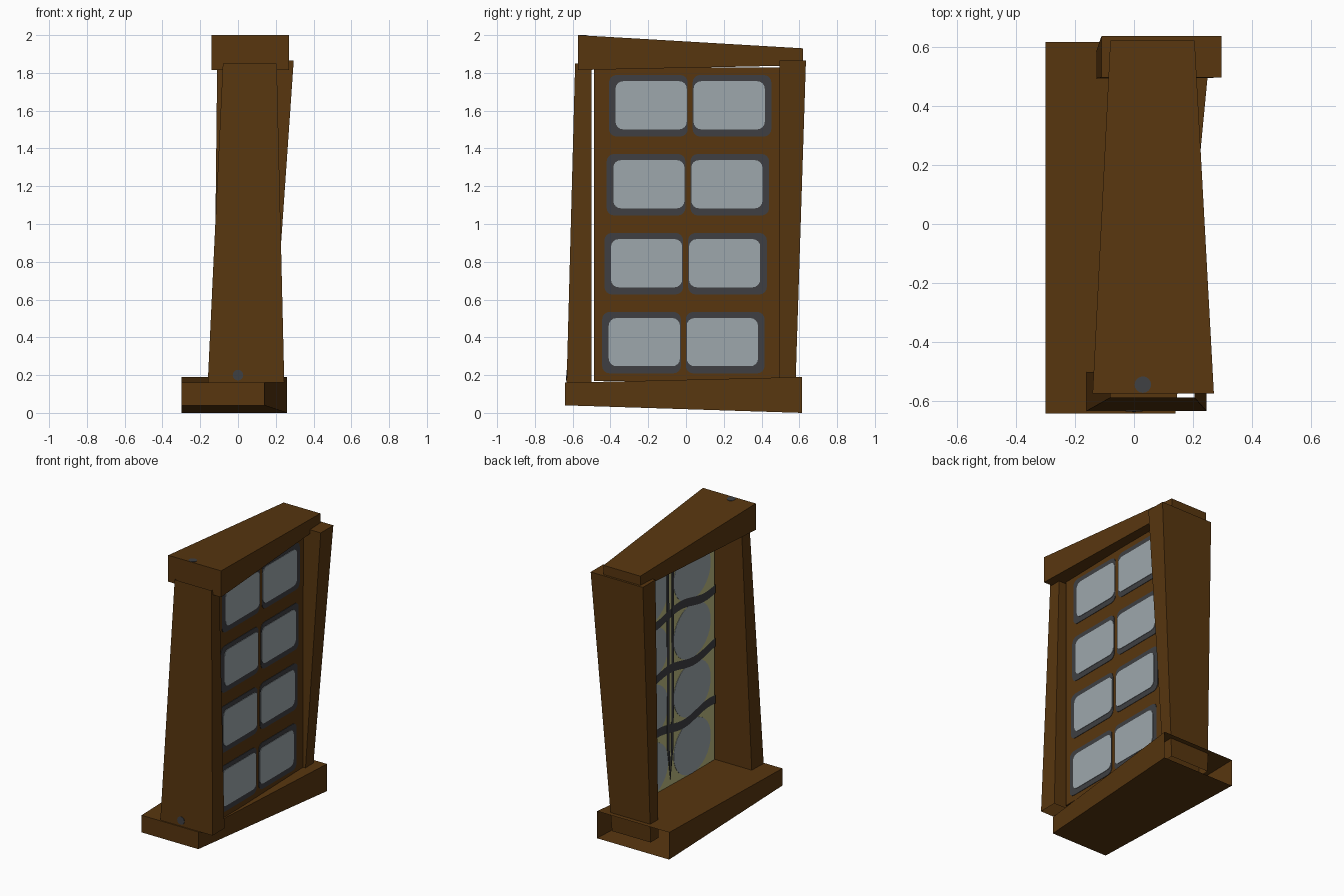
import bpy, bmesh, math

if "Cube" in bpy.data.objects:
    bpy.data.objects.remove(bpy.data.objects["Cube"])


def srgb(*rgb):
    return tuple((c / 255 / 12.92) if c < 11 else ((c / 255 + 0.055) / 1.055) ** 2.4 for c in rgb) + (1,)


def material(name, rgb):
    m = bpy.data.materials.new(name)
    m.diffuse_color = srgb(*rgb)
    m.use_nodes = True
    m.node_tree.nodes["Principled BSDF"].inputs["Base Color"].default_value = m.diffuse_color
    return m


WOOD = material("brown_wood", (88, 54, 15))
GLASS = material("pale_grey_glass", (157, 167, 172))
DARK = material("dark_grey", (62, 63, 66))
OLIVE = material("pale_olive", (188, 186, 128))


def finish(name, bm, mat):
    me = bpy.data.meshes.new(name)
    bm.to_mesh(me)
    bm.free()
    me.materials.append(mat)
    ob = bpy.data.objects.new(name, me)
    bpy.context.collection.objects.link(ob)
    return ob


def loft(name, ring_a, ring_b, mat=WOOD, open_a=False, open_b=False):
    """Straight four-sided piece between two end outlines, ends optionally open."""
    bm = bmesh.new()
    a = [bm.verts.new(p) for p in ring_a]
    b = [bm.verts.new(p) for p in ring_b]
    n = len(a)
    caps = [bm.faces.new(a), bm.faces.new(b)]
    for i in range(n):
        j = (i + 1) % n
        bm.faces.new((a[i], a[j], b[j], b[i]))
    bmesh.ops.recalc_face_normals(bm, faces=bm.faces)
    gone = [f for f, o in zip(caps, (open_a, open_b)) if o]
    if gone:
        bmesh.ops.delete(bm, geom=gone, context='FACES_ONLY')
    return finish(name, bm, mat)


def flat(x0, x1, y0, y1, z):
    return [(x0, y0, z), (x1, y0, z), (x1, y1, z), (x0, y1, z)]


def upright(x0, x1, z0, z1, y):
    return [(x0, y, z0), (x1, y, z0), (x1, y, z1), (x0, y, z1)]


def plate(name, outline, x, thick, mat):
    """Thin plate in the panel plane from a (y, z) outline."""
    return loft(name, [(x, y, z) for y, z in outline],
                [(x + thick, y, z) for y, z in outline], mat)


def rounded(y0, y1, z0, z1, r):
    pts = []
    for k, (cy, cz) in enumerate([(y1 - r, z1 - r), (y0 + r, z1 - r),
                                  (y0 + r, z0 + r), (y1 - r, z0 + r)]):
        for s in range(5):
            t = math.radians(90 * k + 22.5 * s)
            pts.append((cy + r * math.cos(t), cz + r * math.sin(t)))
    return pts


# Crooked frame: sill, lintel and the two tapered posts
loft("sill", upright(-0.30, 0.14, 0.04, 0.16, -0.64),
     upright(-0.30, 0.26, 0.0, 0.19, 0.615), open_b=True)
loft("lintel", upright(-0.14, 0.27, 1.815, 2.0, -0.573),
     upright(-0.08, 0.205, 1.84, 1.93, 0.62))
loft("front_post", flat(-0.16, 0.245, -0.632, -0.50, 0.16),
     flat(-0.08, 0.205, -0.587, -0.50, 1.85), open_a=True, open_b=True)
loft("back_post", flat(-0.13, 0.17, 0.492, 0.577, 0.06),
     flat(-0.11, 0.295, 0.495, 0.635, 1.865), open_a=True)

# Window panel
XF, XB = 0.16, 0.12
loft("window_panel", flat(XB, XF, -0.487, 0.495, 0.17),
     flat(XB, XF, -0.487, 0.495, 1.828))

# Outer face: four rows of two panes, each drifting sideways with height
for row in range(4):
    zc = 0.372 + 0.418 * row
    yc = -0.014 + 0.012 * row
    for side, label in ((-1, "left"), (1, "right")):
        a, b = sorted((yc + side * 0.013, yc + side * 0.43))
        plate(f"pane_border_{label}_{row}", rounded(a, b, zc - 0.163, zc + 0.163, 0.04),
              XF, 0.003, DARK)
        a, b = sorted((yc + side * 0.018, yc + side * 0.395))
        plate(f"pane_glass_{label}_{row}", rounded(a, b, zc - 0.125, zc + 0.13, 0.04),
              XF + 0.002, 0.004, GLASS)

# Inner face: olive backing, oval panes, wavy bars and a double upright bar
plate("inner_backing", [(-0.487, 0.17), (0.495, 0.17), (0.495, 1.828), (-0.487, 1.828)],
      XB - 0.002, 0.002, OLIVE)
for row in range(4):
    zc = 0.36 + 0.405 * row
    for side, label in ((-1, "left"), (1, "right")):
        oval = [(side * 0.235 + 0.205 * math.cos(t), zc + 0.19 * math.sin(t))
                for t in (math.tau * i / 32 for i in range(32))]
        plate(f"inner_pane_{label}_{row}", oval, XB - 0.004, 0.003, GLASS)

for k in range(3):
    zc = 0.575 + 0.4 * k
    ys = [-0.487 + 0.982 * i / 24 for i in range(25)]

    def mid(y):
        return zc + 0.022 * math.sin(11 * y + 1.3 * k)
    outline = [(y, mid(y) - 0.03) for y in ys] + [(y, mid(y) + 0.03) for y in reversed(ys)]
    # one quad per step keeps the wavy bar clean
    bm = bmesh.new()
    vs = [bm.verts.new((XB - 0.006, y, z)) for y, z in outline]
    n = len(ys)
    for i in range(n - 1):
        bm.faces.new((vs[i], vs[2 * n - 1 - i], vs[2 * n - 2 - i], vs[i + 1]))
    bmesh.ops.recalc_face_normals(bm, faces=bm.faces)
    if bm.faces[:][0].normal.x > 0:
        bmesh.ops.reverse_faces(bm, faces=bm.faces)
    finish(f"inner_wavy_bar_{k}", bm, DARK)

for side, label in ((-1, "left"), (1, "right")):
    plate(f"inner_upright_bar_{label}",
          [(0.01, 0.22), (0.01 + side * 0.035, 0.45), (0.01 + side * 0.04, 1.828),
           (0.01 + side * 0.015, 1.828), (0.01 + side * 0.012, 0.5)],
          XB - 0.007, 0.003, DARK)

# Small round nail marks on the front post and the lintel top
ring = [(0.028 * math.cos(math.tau * i / 16), 0.028 * math.sin(math.tau * i / 16)) for i in range(16)]


def post_y(z):
    return -0.632 + 0.045 * (z - 0.16) / 1.69


def lintel_z(y):
    return 2.0 - 0.07 * (y + 0.573) / 1.193


loft("post_nail", [(u, post_y(0.2 + v) - 0.003, 0.2 + v) for u, v in ring],
     [(u, post_y(0.2 + v), 0.2 + v) for u, v in ring], DARK)
loft("lintel_nail", [(0.03 + u, -0.543 + v, lintel_z(-0.543 + v) - 0.002) for u, v in ring],
     [(0.03 + u, -0.543 + v, lintel_z(-0.543 + v) + 0.002) for u, v in ring], DARK)
